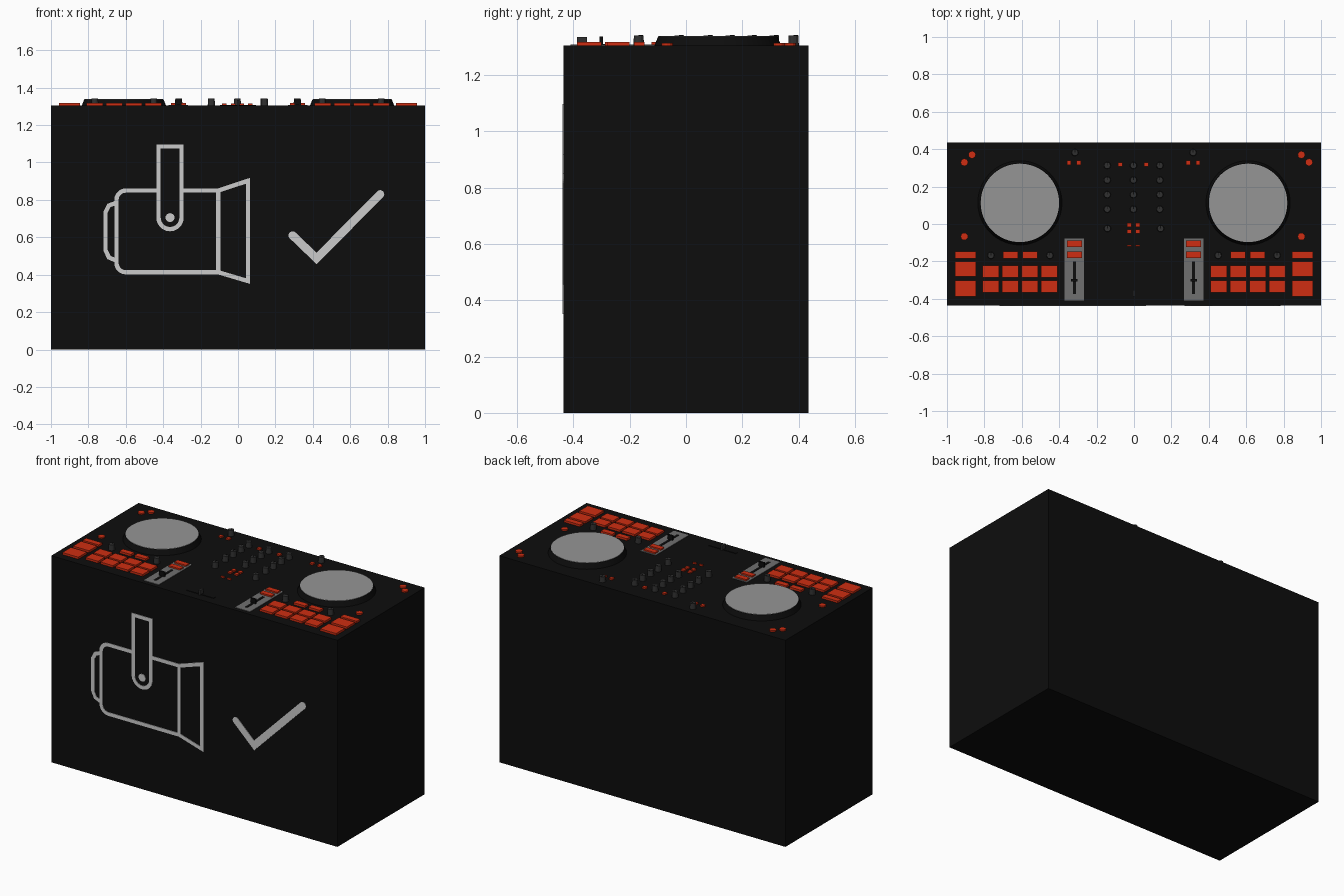
import bpy, bmesh, math
from mathutils import Vector, Matrix

if "Cube" in bpy.data.objects:
    bpy.data.objects.remove(bpy.data.objects["Cube"])

TOP, HALF_Y = 1.305, 0.436


def material(name, r, g, b):
    m = bpy.data.materials.new(name)
    m.use_nodes = True
    m.diffuse_color = (r, g, b, 1)
    m.node_tree.nodes["Principled BSDF"].inputs["Base Color"].default_value = (r, g, b, 1)
    return m


BLACK = material("black", 0.004, 0.004, 0.004)
CHARCOAL = material("charcoal", 0.03, 0.03, 0.03)
RED = material("orange red", 0.62, 0.027, 0.006)
SILVER = material("silver", 0.3, 0.3, 0.3)
GREY = material("grey", 0.16, 0.16, 0.16)
WHITE = material("off white", 0.6, 0.6, 0.6)


def finish(name, bm, mat):
    bmesh.ops.recalc_face_normals(bm, faces=bm.faces)
    mesh = bpy.data.meshes.new(name)
    bm.to_mesh(mesh)
    bm.free()
    mesh.materials.append(mat)
    ob = bpy.data.objects.new(name, mesh)
    bpy.context.collection.objects.link(ob)
    return ob


def add_box(bm, x, y, w, d, z0, z1):
    m = Matrix.Translation((x, y, (z0 + z1) / 2)) @ Matrix.Diagonal((w, d, z1 - z0, 1))
    bmesh.ops.create_cube(bm, size=1, matrix=m)


def add_disc(bm, x, y, r0, r1, z0, z1, sides):
    bmesh.ops.create_cone(bm, cap_ends=True, segments=sides, radius1=r0, radius2=r1,
                          depth=z1 - z0, matrix=Matrix.Translation((x, y, (z0 + z1) / 2)))


def boxes(name, mat, items, height, base=TOP):
    """Blocks on the panel, each given as x, y, width, depth."""
    bm = bmesh.new()
    for x, y, w, d in items:
        add_box(bm, x, y, w, d, base, base + height)
    return finish(name, bm, mat)


def discs(name, mat, places, r0, r1, height, sides, base=TOP):
    bm = bmesh.new()
    for x, y in places:
        add_disc(bm, x, y, r0, r1, base, base + height, sides)
    return finish(name, bm, mat)


def both(items):
    """Repeat items on both sides of the panel."""
    return [(s * i[0], *i[1:]) for s in (-1, 1) for i in items]


def arc(cx, cz, r, a0, a1, n=8):
    return [(cx + r * math.cos(math.radians(a0 + (a1 - a0) * i / n)),
             cz + r * math.sin(math.radians(a0 + (a1 - a0) * i / n))) for i in range(n + 1)]


def stroke(bm, points, width, closed=False):
    """Flat mitred line painted on the front wall."""
    pts = [Vector(p) for p in points]
    n = len(pts)
    rails = []
    for i, p in enumerate(pts):
        a = (p - pts[i - 1]).normalized() if closed or i > 0 else None
        b = (pts[(i + 1) % n] - p).normalized() if closed or i < n - 1 else None
        a, b = a or b, b or a
        t = (a + b).normalized()
        side = Vector((-t.y, t.x)) * (width / 2 / max(t.dot(a), 0.4))
        rails.append([bm.verts.new((q.x, y, q.y)) for y in (-HALF_Y - 0.003, -HALF_Y)
                      for q in (p + side, p - side)])
    for i in range(n if closed else n - 1):
        (a, b, c, d), (e, f, g, h) = rails[i], rails[(i + 1) % n]
        for quad in ((a, b, f, e), (c, g, h, d), (a, e, g, c), (b, d, h, f)):
            bm.faces.new(quad)
    if not closed:
        for a, b, c, d in (rails[0], rails[-1]):
            bm.faces.new((a, b, d, c))


def dot(bm, x, z, r):
    m = Matrix.Translation((x, -HALF_Y - 0.0015, z)) @ Matrix.Rotation(math.pi / 2, 4, "X")
    bmesh.ops.create_cone(bm, cap_ends=True, segments=20, radius1=r, radius2=r,
                          depth=0.003, matrix=m)


# Stand
boxes("stand_box", BLACK, [(0, 0, 2, 2 * HALF_Y)], TOP, base=0)

# Jog wheels: sloped base, silver plate and rim ridges
wheels = both([(0.61, 0.113)])
discs("jog_wheel_base", BLACK, wheels, 0.225, 0.212, 0.032, 64)
discs("jog_wheel_plate", SILVER, wheels, 0.21, 0.21, 0.003, 64, base=TOP + 0.031)

# Pads and deck buttons
pads = [(0.453 + 0.104 * i, y, 0.088, 0.066) for i in range(4) for y in (-0.254, -0.334)]
boxes("performance_pads", RED, both(pads), 0.013)
boxes("transport_buttons", RED, both([(0.901, -0.24, 0.112, 0.08),
                                      (0.901, -0.344, 0.112, 0.086)]), 0.013)
boxes("deck_buttons", RED, both([(0.901, -0.166, 0.112, 0.036), (0.556, -0.166, 0.08, 0.036),
                                 (0.66, -0.166, 0.08, 0.036)]), 0.013)
discs("round_buttons", RED, [(-0.907, 0.33), (-0.866, 0.37), (-0.907, -0.067),
                             (0.936, 0.33), (0.895, 0.37), (0.895, -0.067)],
      0.02, 0.02, 0.009, 12)

# Small mixer buttons
small = [(x, 0.328, 0.023, 0.023) for x in (-0.348, -0.296, 0.29, 0.342)]
small += [(x, 0.318, 0.023, 0.023) for x in (-0.073, 0.065)]
small += [(x, y, 0.023, 0.023) for x in (-0.025, 0.02) for y in (-0.005, -0.04)]
small += [(x, -0.116, 0.023, 0.01) for x in (-0.025, 0.02)]
boxes("small_buttons", RED, small, 0.009)

# Knobs: round body with a raised pointer
knobs = both([(0.765, -0.168), (0.45, -0.168), (0.316, 0.382), (0.142, -0.024)])
knobs += [(x, y) for x in (-0.143, -0.003, 0.138) for y in (0.313, 0.235, 0.157, 0.079)]
discs("knobs", CHARCOAL, knobs, 0.019, 0.017, 0.036, 12)
boxes("knob_pointers", BLACK, [(x, y + 0.008, 0.004, 0.016) for x, y in knobs], 0.001,
      base=TOP + 0.036)

# Tempo faders
boxes("fader_plates", GREY, both([(0.319, -0.244, 0.104, 0.332)]), 0.003)
boxes("fader_buttons", RED, both([(0.319, -0.105, 0.08, 0.034),
                                  (0.319, -0.164, 0.08, 0.034)]), 0.012)
boxes("fader_slots", BLACK, both([(0.319, -0.288, 0.016, 0.175)]), 0.005)
boxes("fader_caps", BLACK, both([(0.319, -0.301, 0.036, 0.012)]), 0.032)

# Crossfader
boxes("crossfader_slot", BLACK, [(0, -0.37, 0.19, 0.016)], 0.003)
boxes("crossfader_cap", CHARCOAL, [(0, -0.37, 0.012, 0.036)], 0.03)

# Painted lamp outline on the front wall
lamp = bmesh.new()
W = 0.023
stroke(lamp, [(-0.425, 0.85)] + arc(-0.6, 0.8, 0.05, 90, 180, 5)
       + arc(-0.6, 0.463, 0.05, 180, 270, 5) + [(-0.105, 0.413)], W)
stroke(lamp, [(-0.302, 0.85), (-0.105, 0.85), (-0.105, 0.413)], W)
stroke(lamp, [(-0.105, 0.85), (0.053, 0.902), (0.053, 0.366), (-0.105, 0.413)], W)
stroke(lamp, [(-0.65, 0.785), (-0.69, 0.77), (-0.708, 0.735), (-0.708, 0.53),
              (-0.69, 0.492), (-0.65, 0.475)], W)
stroke(lamp, [(-0.425, 1.085)] + arc(-0.3635, 0.705, 0.0615, 180, 360, 12)
       + [(-0.302, 1.085)], W, closed=True)
dot(lamp, -0.3635, 0.705, 0.024)
finish("lamp_outline", lamp, WHITE)

# Painted tick with round ends
tick = bmesh.new()
ends = [(0.292, 0.61), (0.42, 0.487), (0.76, 0.83)]
stroke(tick, ends, 0.044)
for x, z in (ends[0], ends[2]):
    dot(tick, x, z, 0.022)
finish("tick_mark", tick, WHITE)
